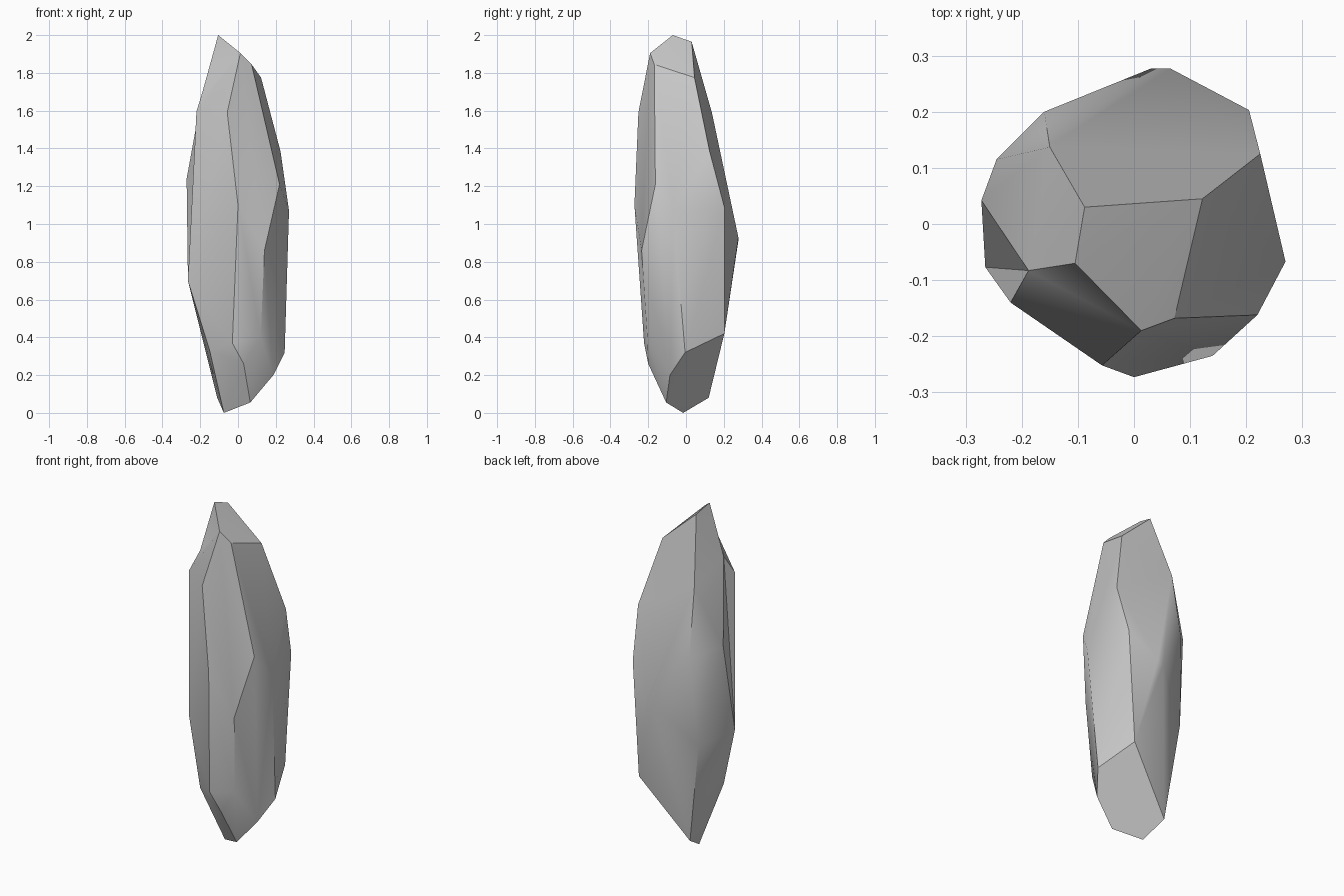
import bpy, bmesh, math
from mathutils import Vector

if "Cube" in bpy.data.objects:
    bpy.data.objects.remove(bpy.data.objects["Cube"])

# Crystal corners, grouped from tip to base
top = [(-.105, -.07, 2.0), (-.088, .03, 1.965), (.122, .045, 1.775),
       (.072, -.168, 1.845), (.013, -.19, 1.905)]
shoulder = [(-.057, -.252, 1.59), (-.22, -.14, 1.595), (.225, .125, 1.385)]
girdle = [(.22, -.162, 1.21), (.27, -.067, 1.07), (.205, .203, 1.09),
          (.065, .277, .93), (.03, .277, .91), (0, -.273, 1.1),
          (-.272, .042, 1.24), (-.245, .115, 1.24), (-.16, .2, 1.18)]
lower = [(.14, -.235, .86), (-.265, -.077, .7), (-.19, .155, .67),
         (.12, -.205, .4), (.247, -.005, .32), (.165, .203, .42),
         (-.03, -.222, .37), (-.15, -.138, .33)]
base = [(.03, -.2, .26), (.187, -.085, .2), (.065, -.105, .055),
        (-.11, .12, .08), (-.075, -.015, 0)]
# Dents: pushed out while the shell is wrapped, then set back in
dents = [(-.188, -.083, 1.7), (-.15, .137, 1.59)]

bm = bmesh.new()
for p in top + shoulder + girdle + lower + base:
    bm.verts.new(p)
dent_verts = [(bm.verts.new((x * 1.2, y * 1.2, z)), Vector((x, y, z))) for x, y, z in dents]
hull = bmesh.ops.convex_hull(bm, input=bm.verts[:])
for v, home in dent_verts:
    v.co = home
bmesh.ops.delete(bm, geom=[v for v in bm.verts if not v.link_faces], context='VERTS')
bmesh.ops.recalc_face_normals(bm, faces=bm.faces[:])

mesh = bpy.data.meshes.new("crystal_rock")
bm.to_mesh(mesh)
bm.free()
rock = bpy.data.objects.new("crystal_rock", mesh)
bpy.context.collection.objects.link(rock)
bpy.context.view_layer.objects.active = rock
rock.select_set(True)
bpy.ops.object.shade_smooth_by_angle(angle=math.radians(30))
